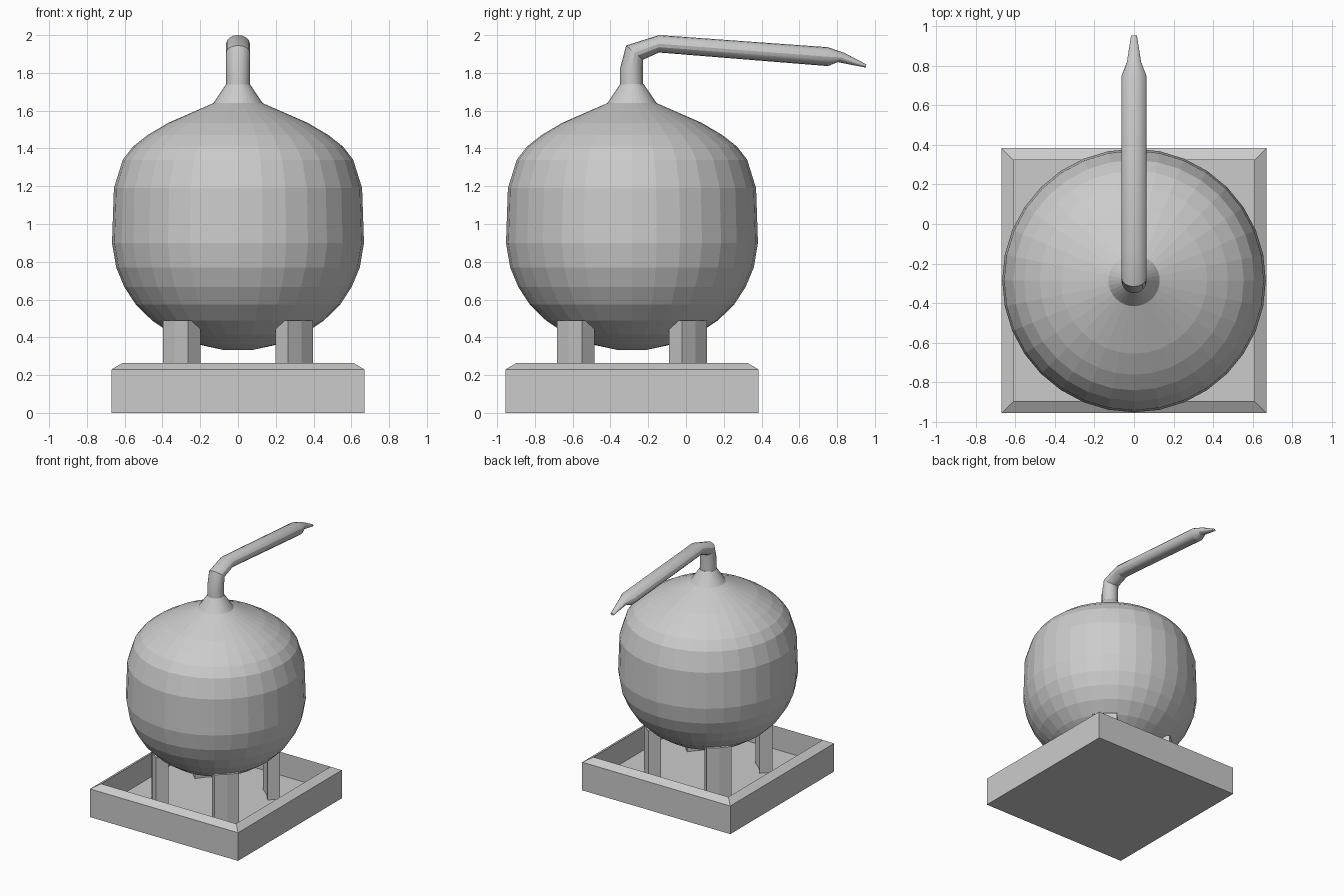
import bpy, bmesh
from math import sin, cos, pi
from mathutils import Vector

if "Cube" in bpy.data.objects:
    bpy.data.objects.remove(bpy.data.objects["Cube"])

CENTRE_Y = -0.286
GREY = (0.6, 0.6, 0.6, 1)

grey = bpy.data.materials.new("plain grey")
grey.use_nodes = True
grey.diffuse_color = GREY
grey.node_tree.nodes["Principled BSDF"].inputs["Base Color"].default_value = GREY


def loft(name, rings):
    """Skin a list of equal-sized point rings and cap both ends."""
    bm = bmesh.new()
    loops = [[bm.verts.new(p) for p in ring] for ring in rings]
    n = len(loops[0])
    for a, b in zip(loops, loops[1:]):
        for i in range(n):
            j = (i + 1) % n
            bm.faces.new((a[i], a[j], b[j], b[i]))
    bm.faces.new(loops[0])
    bm.faces.new(loops[-1])
    bmesh.ops.recalc_face_normals(bm, faces=bm.faces)
    mesh = bpy.data.meshes.new(name)
    bm.to_mesh(mesh)
    bm.free()
    mesh.materials.append(grey)
    obj = bpy.data.objects.new(name, mesh)
    bpy.context.collection.objects.link(obj)
    return obj


def circle(r, z, sides, turn=0.0):
    angles = [2 * pi * (i + turn) / sides for i in range(sides)]
    return [(r * cos(a), CENTRE_Y + r * sin(a), z) for a in angles]


def square(half, z):
    return circle(half * 2 ** 0.5, z, 4, 0.5)


# Open tray with a bevelled rim
loft("tray", [square(0.67, 0), square(0.67, 0.23), square(0.61, 0.265), square(0.61, 0.075)])

# Four legs: curved blocks facing outwards along the diagonals
# Cross-section as (distance from the vessel axis, sideways offset)
section = [(0.372, -0.093), (0.467, -0.093), (0.477, 0), (0.467, 0.093), (0.372, 0.093), (0.382, 0)]
for i, place in enumerate(("back_left", "back_right", "front_right", "front_left")):
    a = pi / 4 + i * pi / 2
    loft(f"{place}_leg", [[(r * cos(a) - t * sin(a), CENTRE_Y + r * sin(a) + t * cos(a), z)
                           for r, t in section] for z in (0.07, 0.49)])

# Round vessel with its tapering neck
profile = [(0.08, 0.334), (0.21, 0.362), (0.345, 0.416), (0.456, 0.49), (0.542, 0.575),
           (0.602, 0.667), (0.645, 0.77), (0.667, 0.9), (0.657, 1.19), (0.61, 1.34),
           (0.556, 1.41), (0.477, 1.472), (0.37, 1.535), (0.13, 1.64), (0.063, 1.74)]
loft("vessel", [circle(r, z, 32) for r, z in profile])

# Bent pipe and its nozzle: outer (y, z), inner (y, z), half width
sections = [((-0.35, 1.73), (-0.227, 1.73), 0.063), ((-0.35, 1.82), (-0.227, 1.82), 0.063),
            ((-0.317, 1.945), (-0.227, 1.87), 0.063), ((-0.143, 2.0), (-0.143, 1.908), 0.063),
            ((0.75, 1.936), (0.75, 1.836), 0.063), ((0.836, 1.907), (0.803, 1.857), 0.036),
            ((0.955, 1.845), (0.952, 1.828), 0.015)]


def pipe_ring(outer, inner, half, sides=16):
    o, i = Vector((0, *outer)), Vector((0, *inner))
    middle, reach, across = (o + i) / 2, (o - i) / 2, Vector((half, 0, 0))
    return [middle + across * cos(2 * pi * k / sides) + reach * sin(2 * pi * k / sides)
            for k in range(sides)]


pipe = loft("pipe", [pipe_ring(*s) for s in sections])
bpy.ops.object.select_all(action="DESELECT")
pipe.select_set(True)
bpy.context.view_layer.objects.active = pipe
bpy.ops.object.shade_smooth_by_angle(angle=0.42)
